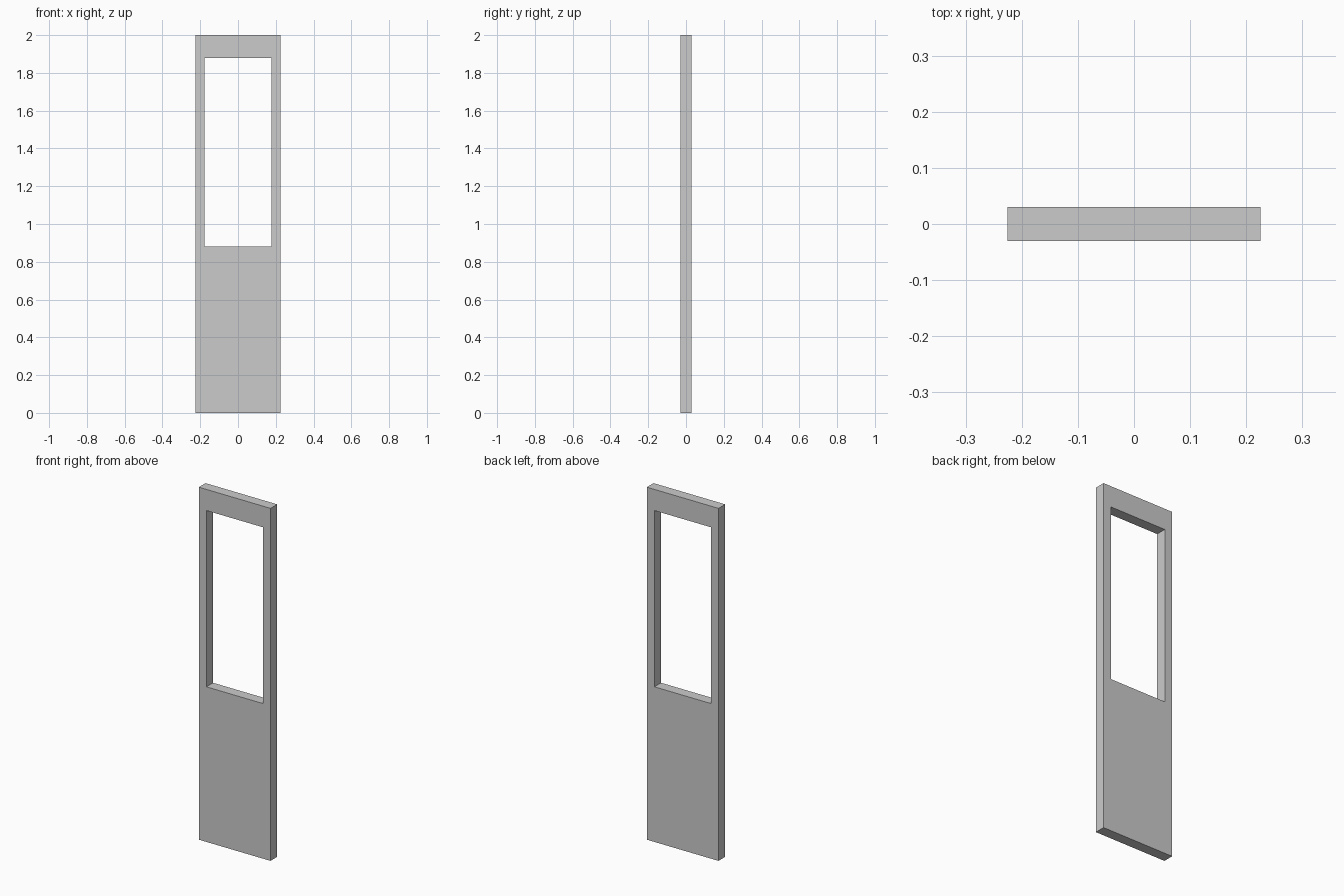
import bpy, bmesh

if "Cube" in bpy.data.objects:
    bpy.data.objects.remove(bpy.data.objects["Cube"])

W, T, H = 0.225, 0.03, 2.0           # half width, half thickness, height
WIN_X, WIN_Z0, WIN_Z1 = 0.177, 0.88, 1.88

bm = bmesh.new()


def rect(x, z0, z1):
    return [bm.verts.new((px, -T, pz))
            for px, pz in ((-x, z0), (x, z0), (x, z1), (-x, z1))]


# Front face: ring of quads between the outline and the window opening
outer = rect(W, 0, H)
inner = rect(WIN_X, WIN_Z0, WIN_Z1)
ring = []
for i in range(4):
    j = (i + 1) % 4
    ring.append(bm.faces.new((outer[i], outer[j], inner[j], inner[i])))

# Extrude through the thickness, keeping the front face
ext = bmesh.ops.extrude_face_region(bm, geom=ring, use_keep_orig=True)
moved = [g for g in ext["geom"] if isinstance(g, bmesh.types.BMVert)]
bmesh.ops.translate(bm, verts=moved, vec=(0, 2 * T, 0))
bmesh.ops.recalc_face_normals(bm, faces=bm.faces)

mesh = bpy.data.meshes.new("door_panel")
bm.to_mesh(mesh)
bm.free()
bpy.context.collection.objects.link(bpy.data.objects.new("door_panel", mesh))
